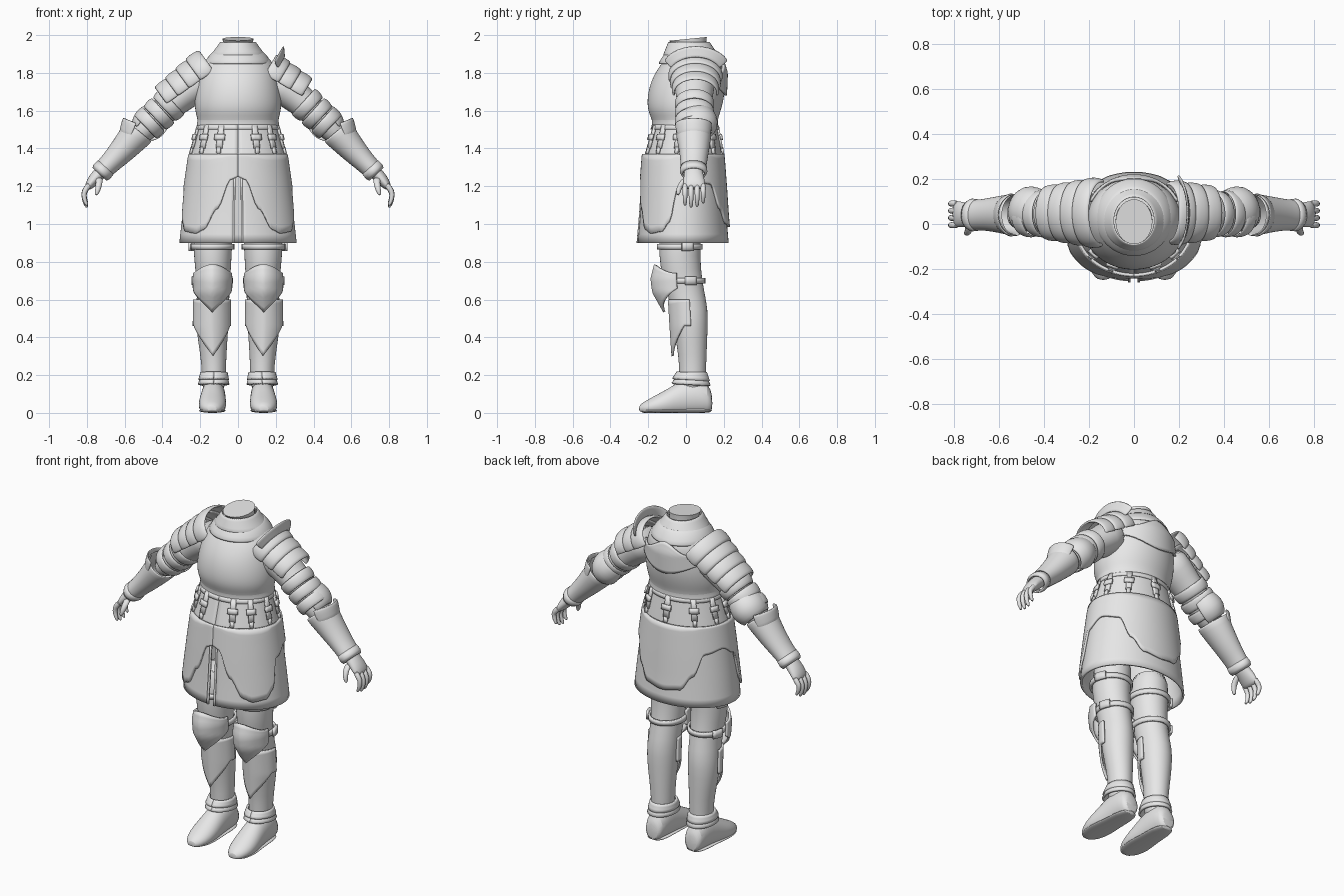
import bpy, bmesh
from math import sin, cos, radians
from mathutils import Vector

if "Cube" in bpy.data.objects:
    bpy.data.objects.remove(bpy.data.objects["Cube"])

steel = bpy.data.materials.new("pale_steel")
steel.use_nodes = True
steel.diffuse_color = (0.8, 0.8, 0.8, 1)
steel.node_tree.nodes["Principled BSDF"].inputs["Base Color"].default_value = steel.diffuse_color
X, Y, Z = Vector((1, 0, 0)), Vector((0, 1, 0)), Vector((0, 0, 1))
parts = []


def grid_object(name, grid, closed, thick=0, mirror=False, smooth=0):
    """Skin rows of points into an object, capped when it is a closed solid."""
    bm = bmesh.new()
    rows = [[bm.verts.new(p) for p in row] for row in grid]
    n = len(rows[0])
    for a, b in zip(rows, rows[1:]):
        for i in range(n if closed else n - 1):
            j = (i + 1) % n
            bm.faces.new((a[i], a[j], b[j], b[i]))
    if closed and not thick:
        bm.faces.new(rows[0])
        bm.faces.new(rows[-1])
    bmesh.ops.recalc_face_normals(bm, faces=bm.faces)
    mesh = bpy.data.meshes.new(name)
    bm.to_mesh(mesh)
    bm.free()
    mesh.materials.append(steel)
    ob = bpy.data.objects.new(name, mesh)
    bpy.context.collection.objects.link(ob)
    if mirror:
        ob.modifiers.new("Mirror", "MIRROR").use_clip = False
    if thick:
        mod = ob.modifiers.new("Solidify", "SOLIDIFY")
        mod.thickness, mod.offset = thick, 0
    if smooth:
        mod = ob.modifiers.new("Subdivision", "SUBSURF")
        mod.levels = mod.render_levels = smooth
    parts.append(ob)
    return ob


def tube(name, rows, A=X, B=Y, arc=None, n=28, floor=None, **opts):
    """Loft ellipses (x, y, z, ra, rb); A=None turns the rings along the path."""
    grid = []
    for i, (x, y, z, ra, rb) in enumerate(rows):
        side = A
        if A is None:
            d = Vector(rows[min(i + 1, len(rows) - 1)][:3]) - Vector(rows[max(i - 1, 0)][:3])
            d.y = 0
            side = Y.cross(d.normalized())
        lo, hi = arc or (0, 360)
        ring = []
        for k in range(n):
            t = radians(lo + (hi - lo) * k / (n - 1 if arc else n))
            p = Vector((x, y, z)) + side * ra * cos(t) + B * rb * sin(t)
            if floor is not None:
                p.z = max(p.z, floor)
            ring.append(p)
        grid.append(ring)
    return grid_object(name, grid, arc is None, **opts)


def plate(name, profile, top, bottom, arc, grow=0, keel=0, n=33, steps=10, thick=0.012, **opts):
    """Curved plate on a profile of (z, cx, cy, rx, ry); its edges vary with the angle from the front."""
    def at(z):
        for a, b in zip(profile, profile[1:]):
            if z >= b[0] or b is profile[-1]:
                t = min(max((a[0] - z) / (a[0] - b[0]), 0), 1)
                return [p + (q - p) * t for p, q in zip(a, b)][1:]
    grid = []
    for s in range(steps + 1):
        row = []
        for k in range(n):
            phi = arc[0] + (arc[1] - arc[0]) * k / (n - 1)
            hi, lo = top(phi), bottom(phi)
            z = hi + (lo - hi) * s / steps
            cx, cy, rx, ry = at(z)
            ridge = keel * max(0, 1 - abs(phi) / 50)
            t = radians(phi)
            row.append((cx + (rx + grow) * sin(t), cy - (ry + grow) * cos(t) - ridge, z))
        grid.append(row)
    return grid_object(name, grid, False, thick, **opts)


def level(z):
    return lambda phi: z


def curve(points):
    """Height read off a list of (angle, z), the same on both sides."""
    def f(phi):
        phi = min(abs(phi), abs(360 - phi))
        for (a, za), (b, zb) in zip(points, points[1:]):
            if phi <= b:
                t = (phi - a) / (b - a)
                return za + (zb - za) * t * t * (3 - 2 * t)
        return points[-1][1]
    return f


# Torso, neck and collar
tube("cuirass", [(0, 0, 1.50, .195, .155), (0, -.005, 1.52, .225, .18), (0, -.005, 1.545, .21, .17),
                 (0, -.01, 1.60, .23, .195), (0, 0, 1.68, .23, .205), (0, .01, 1.76, .215, .195),
                 (0, .03, 1.83, .2, .175), (0, .035, 1.88, .165, .14), (0, .03, 1.91, .12, .115)],
     n=40, smooth=2)
tube("gorget_lower", [(0, .03, 1.92, .115, .12), (0, .03, 1.89, .15, .145), (0, .03, 1.845, .175, .175)],
     thick=.014, smooth=1)
tube("gorget_upper", [(0, .015, 1.965, .09, .105), (0, .02, 1.93, .11, .12), (0, .025, 1.89, .145, .145)],
     thick=.012, smooth=1)
neck = tube("neck", [(0, .02, 1.86, .09, .09), (0, .02, 1.94, .075, .085), (0, .01, 1.985, .082, .1)])
for v in neck.data.vertices:
    if v.co.z > 1.98:
        v.co.z += .1 * (v.co.y - .06)
plate("back_plate", [(1.9, 0, .03, .16, .15), (1.8, 0, .02, .205, .19), (1.68, 0, 0, .23, .205)],
      curve([(0, 1.8), (140, 1.8), (180, 1.86)]), curve([(0, 1.72), (120, 1.74), (180, 1.68)]),
      (115, 245), grow=.006)

# Waist, belt and hanging straps
skirt = [(1.53, 0, -.005, .2, .16), (1.36, 0, -.015, .245, .2), (1.2, 0, -.015, .268, .212),
         (1.05, 0, -.015, .288, .222), (.9, 0, -.015, .305, .235)]
plate("waist_cloth", skirt, level(1.53), level(1.34), (0, 360), n=65)
plate("belt", skirt, level(1.525), level(1.5), (0, 360), grow=.008, n=65, steps=2)
for phi in (24, 50, 80, 108, 140, 180):
    pair = dict(n=4, mirror=phi < 180)
    plate("hanging_strap", skirt, level(1.52), level(1.40), (phi - 4, phi + 4), grow=.012, steps=3, **pair)
    plate("strap_buckle", skirt, level(1.475), level(1.445), (phi - 7, phi + 7), grow=.02, steps=2, **pair)
    plate("strap_tip", skirt, level(1.405), curve([(phi - 4, 1.38), (phi, 1.37), (phi + 4, 1.38)]),
          (phi - 2.5, phi + 2.5), grow=.014, steps=1, **pair)

# Slit skirt, and the shaped overskirt with two front flaps and a back flap
plate("skirt", skirt, level(1.36), level(.9), (4, 356), n=81)
hem = curve([(0, 1.25), (8, 1.235), (22, 1.08), (36, .97), (46, .95), (62, .96), (72, 1.01), (82, 1.18),
             (105, 1.23), (130, 1.21), (146, 1.08), (160, 1.0), (180, .985)])
plate("overskirt", skirt, level(1.37), hem, (0, 360), grow=.014, n=121, steps=12)
plate("skirt_slit_edge", skirt, level(1.25), level(.9), (3, 5), grow=.006, n=3, mirror=True)

# Legs
tube("leg", [(.125, -.02, 1.05, .1, .11), (.135, -.035, .9, .105, .11), (.132, -.03, .76, .095, .108),
             (.13, -.005, .65, .085, .1), (.135, .02, .55, .088, .097), (.137, .025, .45, .086, .09),
             (.13, .035, .3, .068, .074), (.127, .035, .2, .063, .07), (.13, .035, .1, .062, .07)],
     mirror=True, smooth=1)
for name, x, y, z, rx, ry in (("thigh_strap", .135, -.033, .88, .11, .115), ("knee_strap", .13, -.015, .7, .098, .112)):
    tube(name, [(x, y, z + .014, rx, ry), (x, y, z - .014, rx, ry)], thick=.012, mirror=True)
    plate(name + "_buckle", [(z + .03, x, y, rx, ry), (z - .03, x, y, rx, ry)], level(z + .022), level(z - .022),
          (95, 125), grow=.01, n=5, steps=2, thick=.016, mirror=True)
knee = [(.79, .135, -.045, .092, .105), (.71, .135, -.045, .1, .125), (.64, .135, -.04, .098, .122),
        (.53, .137, -.03, .07, .07)]
plate("knee_plate", knee, curve([(0, .785), (85, .74)]), lambda p: .535 + .12 * abs(p) / 85, (-88, 88),
      keel=.012, mirror=True)
shin = [(.62, .138, .01, .09, .085), (.45, .138, .02, .092, .085), (.3, .132, .03, .075, .085)]
plate("shin_plate", shin, level(.6), lambda p: .3 + .16 * min(1, abs(p) / 70), (-95, 95), grow=.004,
      keel=.012, mirror=True)
for i in range(2):
    z = .215 - .025 * i
    plate("ankle_lame", [(z, .127, .03, .066, .075), (z - .06, .13, .02, .08 + .004 * i, .105 + .006 * i)],
          lambda p: z, lambda p: z - .035 - .012 * (1 - cos(radians(p))) / 2, (0, 360), steps=3, mirror=True)

# Shoes
tube("shoe", [(.13, .14, .05, .04, .045), (.13, .12, .075, .056, .08), (.13, .05, .09, .064, .1),
              (.132, -.03, .075, .066, .095), (.135, -.1, .05, .074, .075), (.137, -.17, .035, .072, .053),
              (.137, -.225, .025, .05, .033), (.137, -.25, .02, .022, .018)],
     A=X, B=Z, floor=.006, mirror=True, smooth=1)
tube("sole", [(.13, .14, .012, .045, .012), (.13, .06, .012, .062, .012), (.132, -.03, .012, .062, .012),
              (.136, -.13, .012, .076, .012), (.137, -.21, .012, .06, .012), (.137, -.24, .012, .025, .012)],
     A=X, B=Z, mirror=True, smooth=1)

# Arms
tube("upper_arm", [(.17, .045, 1.78, .1, .11), (.26, .045, 1.71, .092, .105), (.33, .045, 1.655, .082, .092),
                   (.41, .045, 1.585, .074, .085), (.47, .045, 1.525, .07, .08), (.55, .045, 1.45, .06, .07)],
     A=None, mirror=True, smooth=1)
for i in range(3):
    x, z = .345 + .05 * i, 1.65 - .047 * i
    tube("arm_lame", [(x, .045, z, .088 - .003 * i, .099), (x + .022, .045, z - .02, .092 - .003 * i, .102),
                      (x + .047, .045, z - .044, .082, .092)], A=None, thick=.01, mirror=True, smooth=1)
tube("elbow_plate", [(.405, .055, 1.588, .07, .085), (.44, .06, 1.555, .09, .1), (.475, .06, 1.52, .095, .105),
                     (.51, .055, 1.485, .07, .08)],
     A=None, arc=(20, 240), thick=.012, mirror=True, smooth=1)
tube("gauntlet_cuff", [(.522, .04, 1.495, .085, .092), (.57, .042, 1.438, .073, .082), (.63, .043, 1.37, .06, .07),
                       (.69, .04, 1.31, .048, .062), (.712, .04, 1.287, .05, .064)],
     A=None, thick=.012, mirror=True, smooth=1)
tube("cuff_flare", [(.56, .042, 1.45, .074, .083), (.535, .04, 1.5, .085, .093), (.523, .04, 1.53, .088, .096)],
     A=None, arc=(-80, 80), thick=.01, mirror=True, smooth=1)
tube("wrist_band", [(.7, .04, 1.3, .05, .066), (.72, .04, 1.278, .053, .068), (.732, .04, 1.265, .046, .06)],
     A=None, thick=.01, mirror=True)

# Hands
tube("palm", [(.69, .04, 1.31, .038, .05), (.73, .04, 1.27, .036, .05), (.765, .042, 1.235, .032, .058),
              (.79, .044, 1.2, .024, .06), (.797, .044, 1.185, .012, .05)], A=None, n=16, mirror=True, smooth=1)
for i in range(4):
    y, drop = -.005 + .032 * i, (.01, 0, .004, .022)[i]
    tube("finger", [(.782, y, 1.215, .016, .015), (.81, y, 1.18, .016, .015), (.818, y, 1.145 + drop, .014, .013),
                    (.81, y, 1.11 + drop, .012, .012), (.797, y, 1.085 + drop, .007, .007)],
         A=None, n=10, mirror=True, smooth=1)
tube("thumb", [(.735, .01, 1.25, .022, .022), (.735, -.025, 1.215, .018, .018), (.742, -.04, 1.18, .015, .015),
               (.752, -.042, 1.15, .008, .008)], A=None, n=10, mirror=True, smooth=1)

# Shoulder plates, longer on the right side and with a raised guard on the left
def shoulder(side, start, end, count, big, small):
    a, b = Vector(start), Vector(end)
    d = (b - a).normalized()
    across = Y.cross(d)
    for i in range(count):
        rows = []
        for s, puff in ((0, .9), (.35, 1), (.8, 1.04), (1.25, 1.03)):
            t = (i + s) / count
            c, r = a.lerp(b, t), (big + (small - big) * t) * puff
            rows.append((c.x, c.y, c.z, r, r * 1.33))
        ob = tube(side + "_shoulder_lame", rows, A=across, arc=(78, 282), thick=.014, smooth=1)
        ob.scale.x = -1 if side == "right" else 1
    return across


across = shoulder("left", (.15, .05, 1.81), (.335, .05, 1.7), 3, .105, .085)
shoulder("right", (.14, .05, 1.83), (.375, .05, 1.66), 4, .115, .085)
tube("left_shoulder_guard", [(.195, .05, 1.795, .1, .135), (.18, .052, 1.81, .115, .155), (.17, .053, 1.825, .137, .18)],
     A=across, arc=(110, 250), thick=.012, smooth=1)

# Shade curved surfaces smooth while keeping real edges
bpy.ops.object.select_all(action="DESELECT")
for ob in parts:
    ob.select_set(True)
bpy.context.view_layer.objects.active = parts[0]
bpy.ops.object.shade_smooth_by_angle(angle=radians(40))
